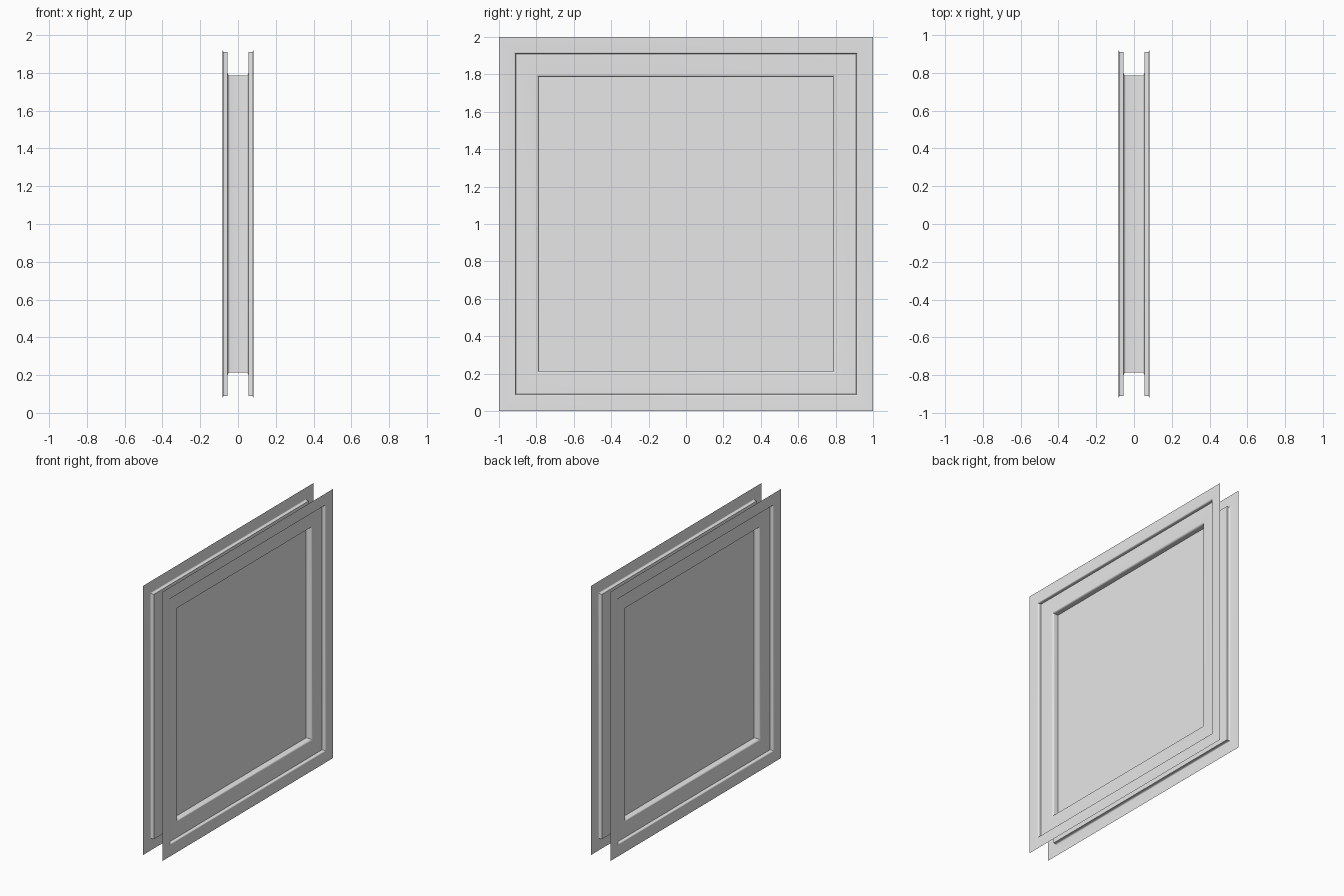
import bpy, bmesh, math

default = bpy.data.objects.get("Cube")
if default:
    bpy.data.objects.remove(default, do_unlink=True)

grey = bpy.data.materials.new("light_grey")
grey.use_nodes = True
grey.diffuse_color = (0.8, 0.8, 0.8, 1)
grey.node_tree.nodes["Principled BSDF"].inputs["Base Color"].default_value = (0.8, 0.8, 0.8, 1)

CENTRE_Z = 1.0
CORNERS = [(-1, -1), (1, -1), (1, 1), (-1, 1)]


def rounded_lip(radius, x, size, steps=4):
    """Quarter-round edge from a flat face into a recess wall."""
    return [(radius - size * math.sin(a), x - size * (1 - math.cos(a)))
            for a in (math.pi / 2 * i / steps for i in range(steps + 1))]


def square_sheet(name, profile, fill=False):
    """Skin square rings (half-width, x) and mirror them to the other side."""
    bm = bmesh.new()
    rings = [[bm.verts.new((x, r * y, CENTRE_Z + r * z)) for y, z in CORNERS]
             for r, x in profile]
    for a, b in zip(rings, rings[1:]):
        for i in range(4):
            j = (i + 1) % 4
            bm.faces.new((a[i], a[j], b[j], b[i]))
    if fill:
        bm.faces.new(rings[-1])
    mesh = bpy.data.meshes.new(name)
    bm.to_mesh(mesh)
    bm.free()
    mesh.materials.append(grey)
    obj = bpy.data.objects.new(name, mesh)
    bpy.context.collection.objects.link(obj)
    mirror = obj.modifiers.new("both_sides", "MIRROR")
    mirror.use_axis[0] = True
    bpy.ops.object.select_all(action="DESELECT")
    obj.select_set(True)
    bpy.context.view_layer.objects.active = obj
    bpy.ops.object.shade_smooth_by_angle(angle=math.radians(30))
    return obj


# Stepped frame: outer flange, rounded step, inner ring, rounded recess wall
frame_profile = [(1.0, 0.081)]
frame_profile += rounded_lip(0.92, 0.081, 0.01)
frame_profile += [(0.91, 0.055)]
frame_profile += rounded_lip(0.8, 0.055, 0.014)
frame_profile += [(0.786, 0.0)]
square_sheet("stepped_frame", frame_profile)

# Flat panel set deep in the recess on each side
square_sheet("centre_panel", [(0.786, 0.01)], fill=True)
